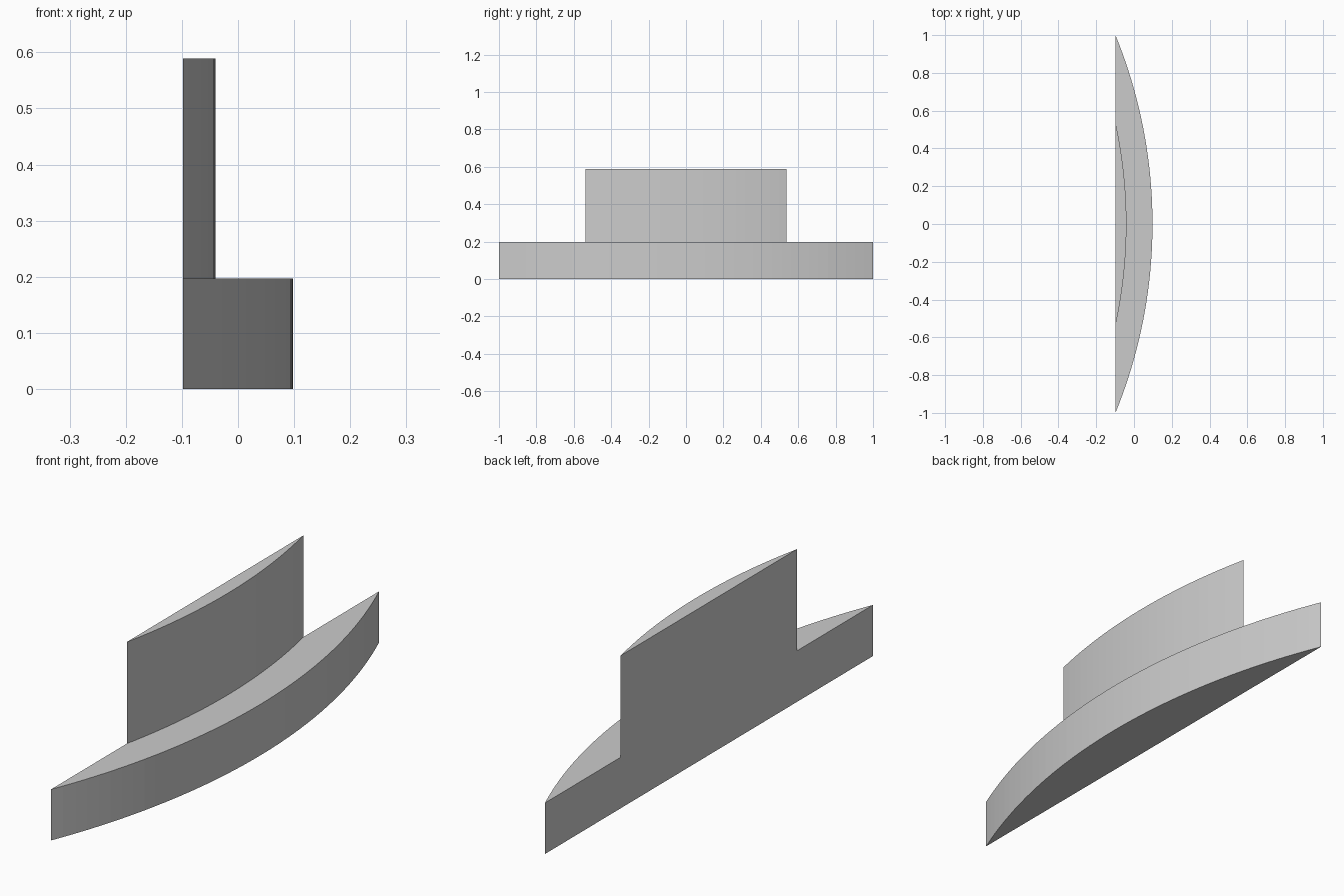
import bpy, bmesh, math

cube = bpy.data.objects.get("Cube")
if cube:
    bpy.data.objects.remove(cube, do_unlink=True)

grey = bpy.data.materials.new("plain_grey")
grey.use_nodes = True
colour = (0.6, 0.6, 0.6, 1)
grey.diffuse_color = colour
grey.node_tree.nodes["Principled BSDF"].inputs["Base Color"].default_value = colour

BACK = -0.098  # shared flat rear plane


def arc_slab(name, half, sag, bottom, top, segments):
    """Circular segment with a flat chord on BACK, extruded upwards."""
    radius = (half ** 2 + sag ** 2) / (2 * sag)
    sweep = math.asin(half / radius)
    centre = BACK + sag - radius
    bm = bmesh.new()
    outline = []
    for i in range(segments + 1):
        a = sweep * (2 * i / segments - 1)
        outline.append(bm.verts.new((centre + radius * math.cos(a),
                                     radius * math.sin(a), bottom)))
    face = bm.faces.new(outline)
    result = bmesh.ops.extrude_face_region(bm, geom=[face])
    raised = [v for v in result["geom"] if isinstance(v, bmesh.types.BMVert)]
    bmesh.ops.translate(bm, verts=raised, vec=(0, 0, top - bottom))
    bmesh.ops.recalc_face_normals(bm, faces=bm.faces)
    mesh = bpy.data.meshes.new(name)
    bm.to_mesh(mesh)
    bm.free()
    mesh.materials.append(grey)
    obj = bpy.data.objects.new(name, mesh)
    bpy.context.collection.objects.link(obj)
    return obj


# Wide curved base and the narrower upright standing on it
arc_slab("curved_base", 1.0, 0.196, 0, 0.197, 40)
arc_slab("curved_upright", 0.538, 0.058, 0.197, 0.589, 24)
